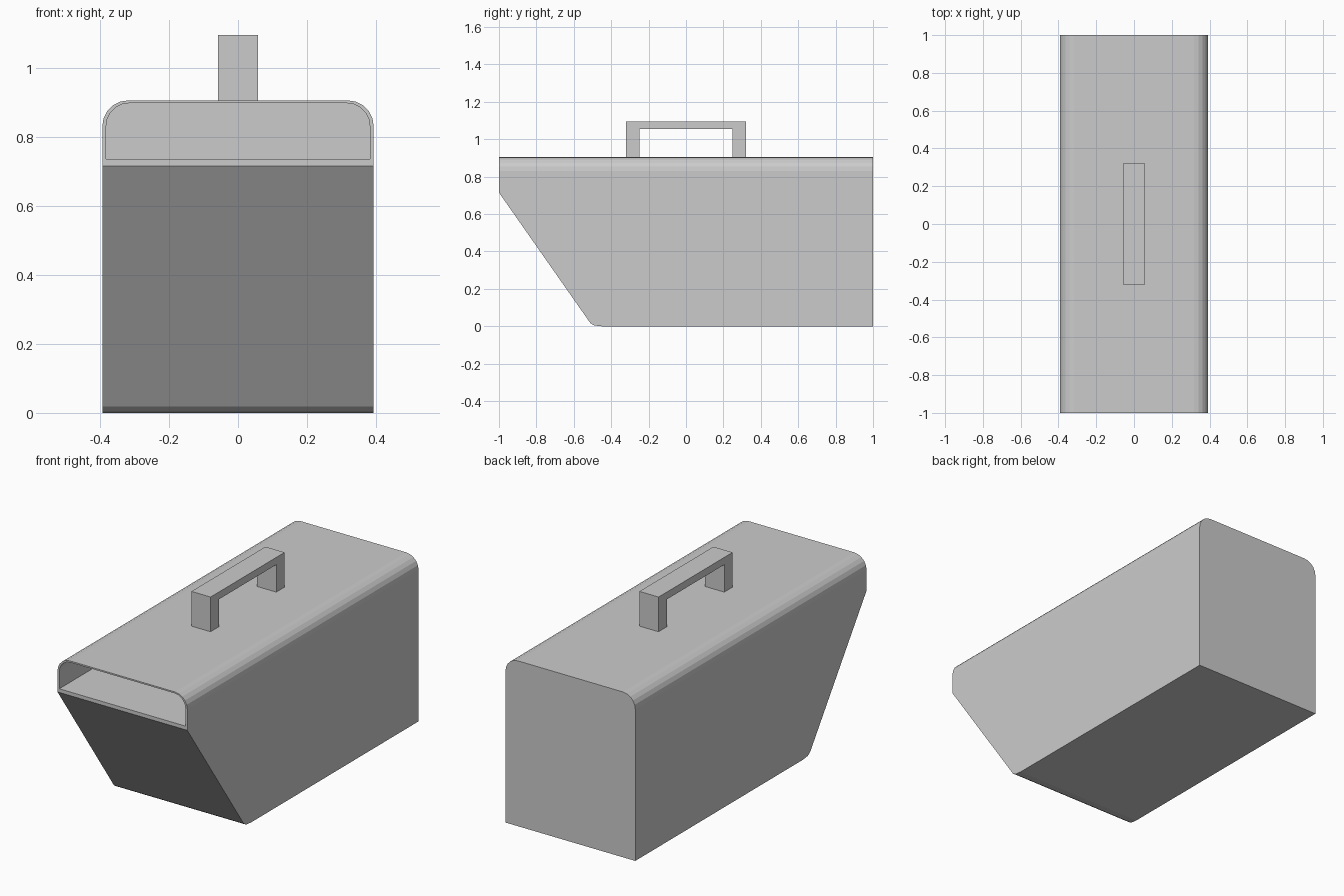
import bpy, bmesh, math
from mathutils import Vector

if "Cube" in bpy.data.objects:
    bpy.data.objects.remove(bpy.data.objects["Cube"])


def new_object(name, bm):
    bmesh.ops.recalc_face_normals(bm, faces=bm.faces)
    mesh = bpy.data.meshes.new(name)
    bm.to_mesh(mesh)
    bm.free()
    obj = bpy.data.objects.new(name, mesh)
    bpy.context.collection.objects.link(obj)
    return obj


def extrude(points, offset):
    bm = bmesh.new()
    face = bm.faces.new([bm.verts.new(p) for p in points])
    moved = bmesh.ops.extrude_face_region(bm, geom=[face], use_keep_orig=True)["geom"]
    bmesh.ops.translate(bm, vec=offset,
                        verts=[g for g in moved if isinstance(g, bmesh.types.BMVert)])
    return bm


def arch(half_w, bottom, top, radius, y, steps=5):
    # Rectangle with both upper corners rounded, in the xz plane
    right = [(half_w, bottom)]
    for i in range(steps + 1):
        a = math.pi / 2 * i / steps
        right.append((half_w - radius + radius * math.cos(a),
                      top - radius + radius * math.sin(a)))
    outline = right + [(-x, z) for x, z in reversed(right)]
    return [(x, y, z) for x, z in outline]


# Body: long rounded-top block
bm = extrude(arch(0.393, 0, 0.905, 0.075, -1), (0, 2, 0))

# Sloping front and its softened bottom edge
slope = [(-1, 0.715), (-0.512, 0.018), (-0.492, 0.005), (-0.45, 0)]
for (y0, z0), (y1, z1) in zip(slope, slope[1:]):
    cut = bmesh.ops.bisect_plane(
        bm, geom=bm.verts[:] + bm.edges[:] + bm.faces[:], dist=1e-5,
        plane_co=(0, y0, z0), plane_no=Vector((0, z1 - z0, y0 - y1)).normalized(),
        clear_outer=True)
    bmesh.ops.holes_fill(bm, edges=[e for e in bm.edges if e.is_boundary], sides=0)
body = new_object("body", bm)

# Front compartment with a flat floor
cutter = new_object("compartment_cutter",
                    extrude(arch(0.382, 0.735, 0.897, 0.067, -1.1), (0, 2.08, 0)))
cutter.hide_render = True
mod = body.modifiers.new("compartment", "BOOLEAN")
mod.operation = "DIFFERENCE"
mod.solver = "EXACT"
mod.object = cutter
bpy.context.view_layer.objects.active = body
bpy.ops.object.modifier_apply(modifier=mod.name)
bpy.data.objects.remove(cutter)

# Carrying handle: square arch on top
handle_profile = [(-0.32, 0.905), (-0.32, 1.095), (0.32, 1.095), (0.32, 0.905),
                  (0.248, 0.905), (0.248, 1.055), (-0.248, 1.055), (-0.248, 0.905)]
new_object("handle", extrude([(-0.058, y, z) for y, z in handle_profile], (0.116, 0, 0)))
